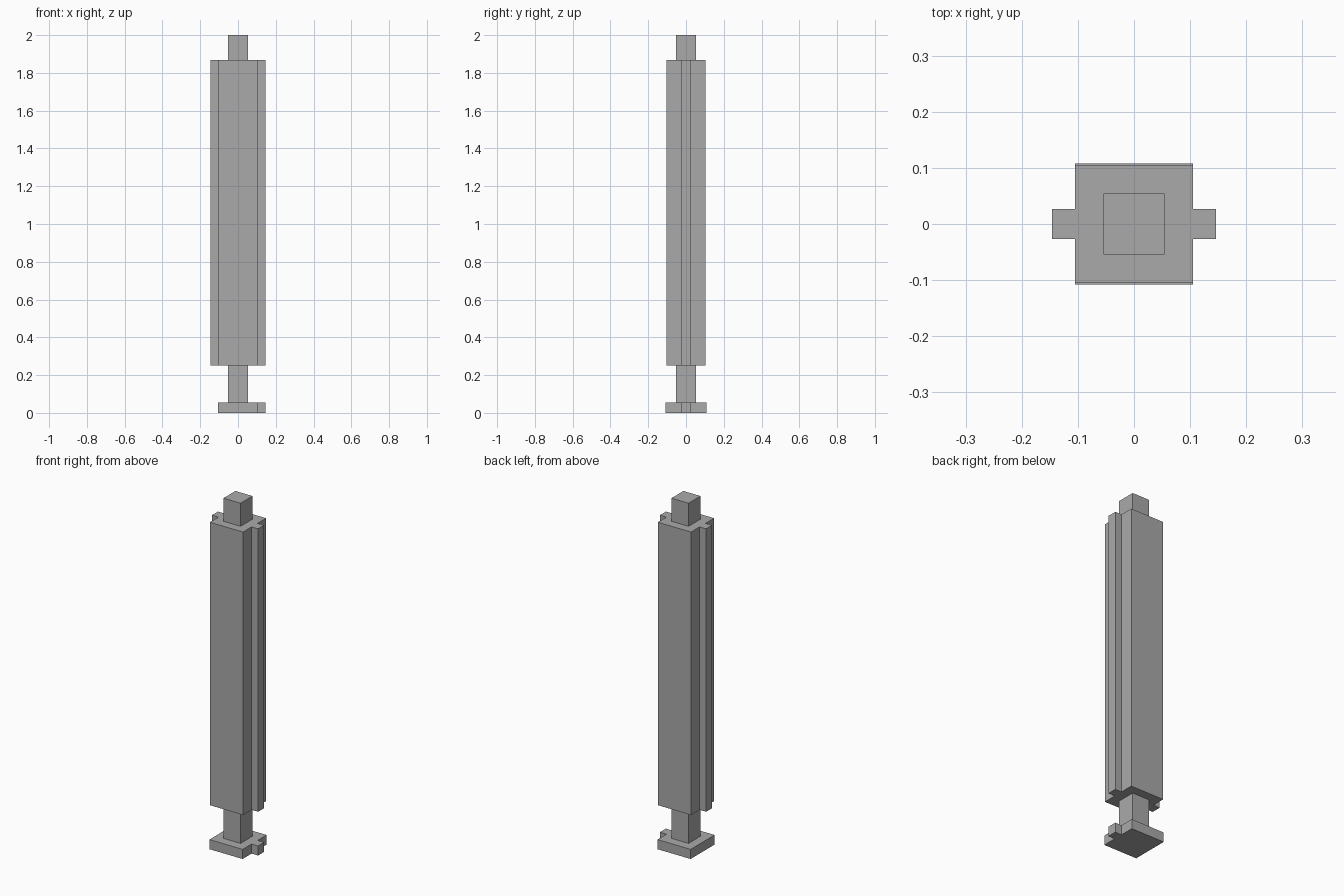
import bpy
import bmesh

cube = bpy.data.objects.get("Cube")
if cube:
    bpy.data.objects.remove(cube, do_unlink=True)

grey = bpy.data.materials.new("plain_grey")
grey.use_nodes = True
colour = (0.4, 0.4, 0.4, 1)
grey.diffuse_color = colour
grey.node_tree.nodes["Principled BSDF"].inputs["Base Color"].default_value = colour

HALF_X = 0.105    # half width of the body and base
TAB_X = 0.146     # reach of the side tabs
TAB_Y = 0.027     # half thickness of the side tabs


def outline(half_y, left_tab=False, right_tab=False):
    """Counter-clockwise block section with optional side tabs."""
    def side(sign, tab):
        pts = [(HALF_X, -half_y), (HALF_X, half_y)]
        if tab:
            pts[1:1] = [(HALF_X, -TAB_Y), (TAB_X, -TAB_Y),
                        (TAB_X, TAB_Y), (HALF_X, TAB_Y)]
        return [(sign * x, sign * y) for x, y in pts]
    return side(1, left_tab) + side(-1, right_tab)


def prism(name, section, z0, z1):
    """Extrude a section upwards from z0 to z1."""
    bm = bmesh.new()
    face = bm.faces.new([bm.verts.new((x, y, z0)) for x, y in section])
    top = bmesh.ops.extrude_face_region(bm, geom=[face])["geom"]
    verts = [v for v in top if isinstance(v, bmesh.types.BMVert)]
    bmesh.ops.translate(bm, vec=(0, 0, z1 - z0), verts=verts)
    bmesh.ops.recalc_face_normals(bm, faces=bm.faces)
    mesh = bpy.data.meshes.new(name)
    bm.to_mesh(mesh)
    bm.free()
    mesh.materials.append(grey)
    obj = bpy.data.objects.new(name, mesh)
    bpy.context.collection.objects.link(obj)
    return obj


# Foot plate with a single tab
prism("foot_plate", outline(0.108, left_tab=True), 0, 0.055)

# Long body with a rib on each side
prism("ribbed_body", outline(0.104, True, True), 0.25, 1.868)

# Square pegs below and above the body
R = 0.054
square = [(-R, -R), (R, -R), (R, R), (-R, R)]
prism("lower_peg", square, 0.055, 0.25)
prism("upper_peg", square, 1.868, 2)
